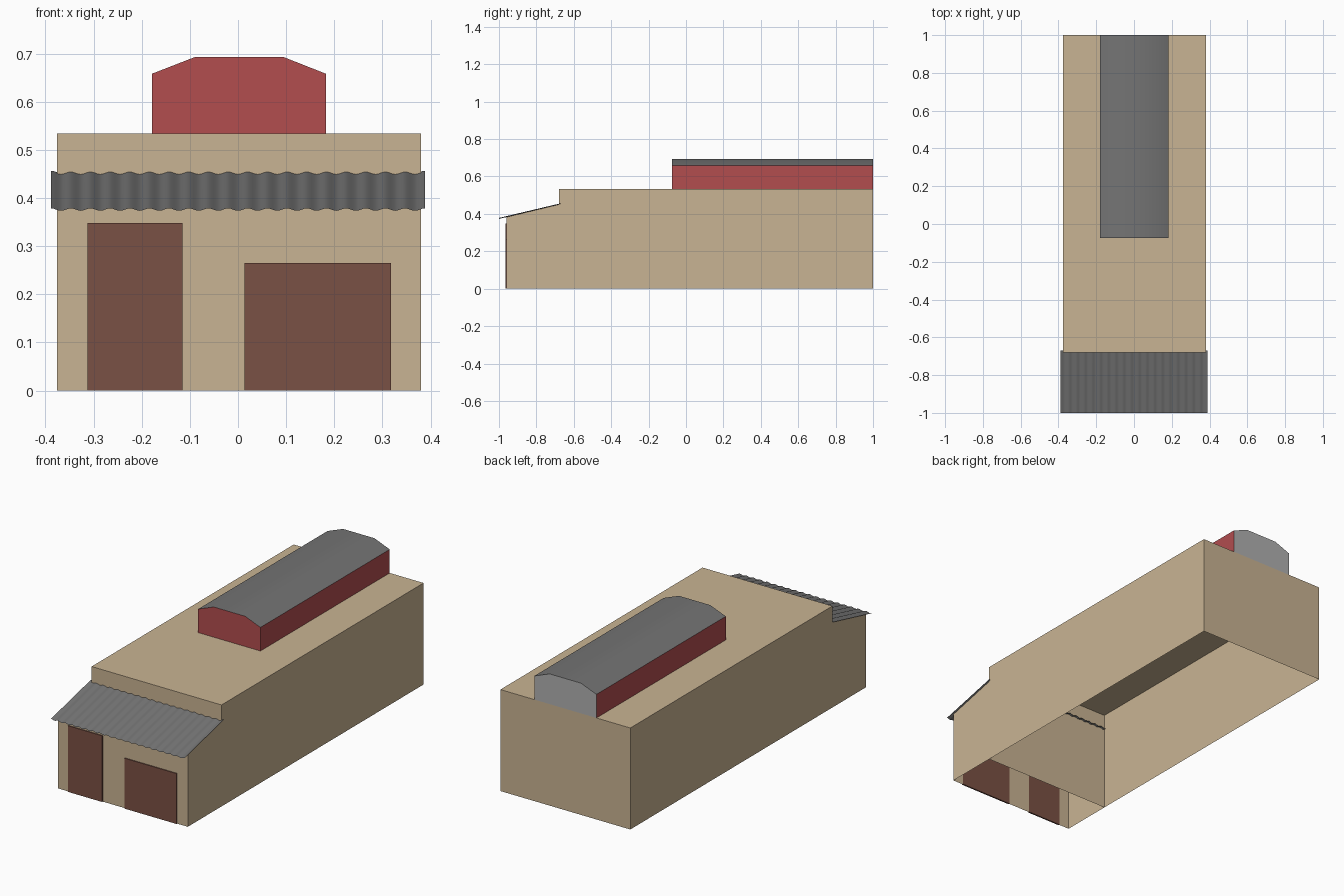
import bpy, math

if "Cube" in bpy.data.objects:
    bpy.data.objects.remove(bpy.data.objects["Cube"])


def material(name, rgb):
    m = bpy.data.materials.new(name)
    m.diffuse_color = (*rgb, 1)
    m.use_nodes = True
    m.node_tree.nodes["Principled BSDF"].inputs["Base Color"].default_value = m.diffuse_color
    return m


TAN = material("tan wall", (0.584, 0.456, 0.292))
RED = material("red wall", (0.445, 0.074, 0.078))
BROWN = material("brown door", (0.195, 0.082, 0.058))
GREY = material("dark grey roofing", (0.175, 0.175, 0.175))
PALE = material("pale grey end", (0.44, 0.44, 0.44))


def build(name, verts, faces, mat):
    me = bpy.data.meshes.new(name)
    me.from_pydata(verts, [], faces)
    me.materials.append(mat)
    me.update()
    ob = bpy.data.objects.new(name, me)
    bpy.context.collection.objects.link(ob)
    return ob


def smooth(ob, degrees):
    bpy.ops.object.select_all(action='DESELECT')
    ob.select_set(True)
    bpy.context.view_layer.objects.active = ob
    bpy.ops.object.shade_smooth_by_angle(angle=math.radians(degrees))


def strips(pairs, n):
    """Quads joining the first n points to their copies n further on."""
    return [(a, b, b + n, a + n) for a, b in pairs]


# Hall and front room: one side outline (y, z), open underneath,
# with a partition dropping to the ground behind the front room
X0, X1 = -0.376, 0.380
side = [(1, 0), (1, 0.534), (-0.68, 0.534), (-0.68, 0.45),
        (-0.96, 0.383), (-0.96, 0), (-0.68, 0)]
n = len(side)
verts = [(x, y, z) for x in (X0, X1) for y, z in side]
faces = strips([(0, 1), (1, 2), (2, 3), (3, 6), (4, 5)], n)
faces += [tuple(reversed(range(n))), tuple(range(n, 2 * n))]
build("building_walls", verts, faces, TAN)

# Raised skylight house on the roof: outline (x, z) from front to back
Y0, Y1 = -0.075, 1.0
arch = [(-0.179, 0.534), (-0.179, 0.658), (-0.089, 0.693),
        (0.094, 0.693), (0.183, 0.658), (0.183, 0.534)]
n = len(arch)
verts = [(x, y, z) for y in (Y1, Y0) for x, z in arch]
walls = strips([(0, 1), (4, 5)], n) + [tuple(reversed(range(n, 2 * n)))]
walls = [f if i == 2 else tuple(reversed(f)) for i, f in enumerate(walls)]
walls[2] = tuple(reversed(walls[2]))
# outward order: left, right, front
walls = [(0, 6, 7, 1), (4, 10, 11, 5), (11, 10, 9, 8, 7, 6)]
build("skylight_walls", verts, walls, RED)
roof = build("skylight_roof", verts, [(a, a + n, a + n + 1, a + 1) for a in (1, 2, 3)], GREY)
smooth(roof, 30)
build("skylight_back_end", verts, [tuple(range(n))], PALE)

# Corrugated canopy over the front
WAVES, STEPS = 19, 8
count = WAVES * STEPS + 1
low, high = [], []
for i in range(count):
    x = -0.388 + 0.776 * i / (count - 1)
    w = 0.0025 * math.cos(2 * math.pi * i / STEPS)
    low.append((x, -1.0, 0.376 + w))
    high.append((x, -0.67, 0.454 + w))
canopy = build("corrugated_canopy", low + high,
               strips([(i, i + 1) for i in range(count - 1)], count), GREY)
smooth(canopy, 40)

# Doors as thin plates on the front wall
for name, x0, x1, top in (("tall_door", -0.313, -0.115, 0.348),
                          ("wide_door", 0.014, 0.318, 0.265)):
    bpy.ops.mesh.primitive_cube_add(size=1, location=((x0 + x1) / 2, -0.961, top / 2))
    door = bpy.context.object
    door.name = name
    door.scale = (x1 - x0, 0.008, top)
    door.data.materials.append(BROWN)
